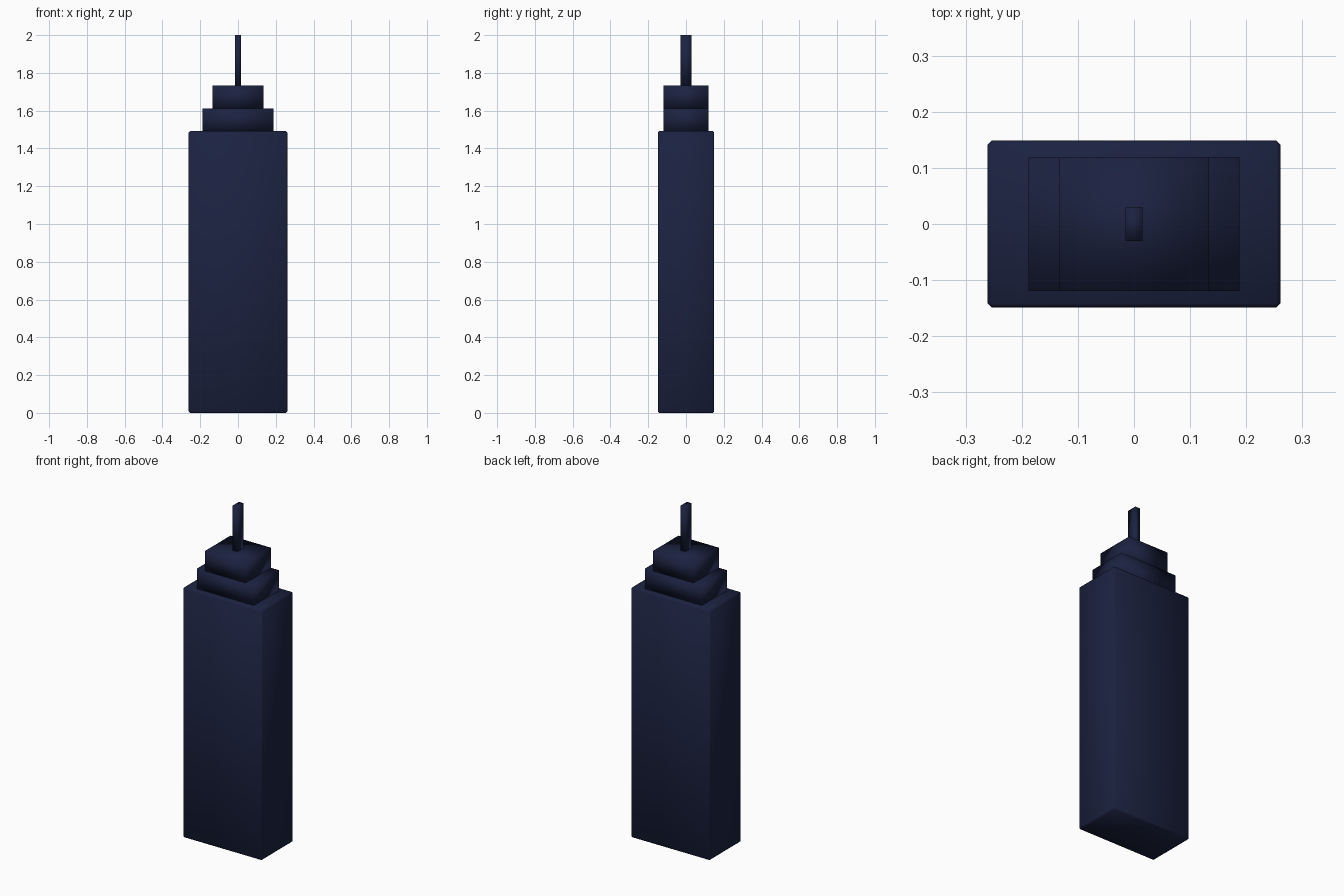
import bpy

if "Cube" in bpy.data.objects:
    bpy.data.objects.remove(bpy.data.objects["Cube"])

navy = bpy.data.materials.new("navy")
navy.diffuse_color = (0.011, 0.016, 0.052, 1)
navy.use_nodes = True
navy.node_tree.nodes["Principled BSDF"].inputs["Base Color"].default_value = navy.diffuse_color


def block(name, width, depth, z0, z1, chamfer=0):
    bpy.ops.mesh.primitive_cube_add(size=1, location=(0, 0, (z0 + z1) / 2))
    ob = bpy.context.object
    ob.name = name
    ob.dimensions = (width, depth, z1 - z0)
    bpy.ops.object.transform_apply(location=False, rotation=False, scale=True)
    if chamfer:
        mod = ob.modifiers.new("chamfer", "BEVEL")
        mod.width = chamfer
        mod.segments = 1
    # soft shading runs across the block edges
    bpy.ops.object.shade_smooth()
    ob.data.materials.append(navy)
    return ob


# Main tower with slightly chamfered edges
block("tower_body", 0.522, 0.297, 0, 1.492, 0.007)
# Two stepped setbacks
block("lower_setback", 0.376, 0.238, 1.488, 1.612)
block("upper_setback", 0.268, 0.238, 1.612, 1.732)
# Thin mast on top
block("mast", 0.03, 0.06, 1.732, 2.0)
